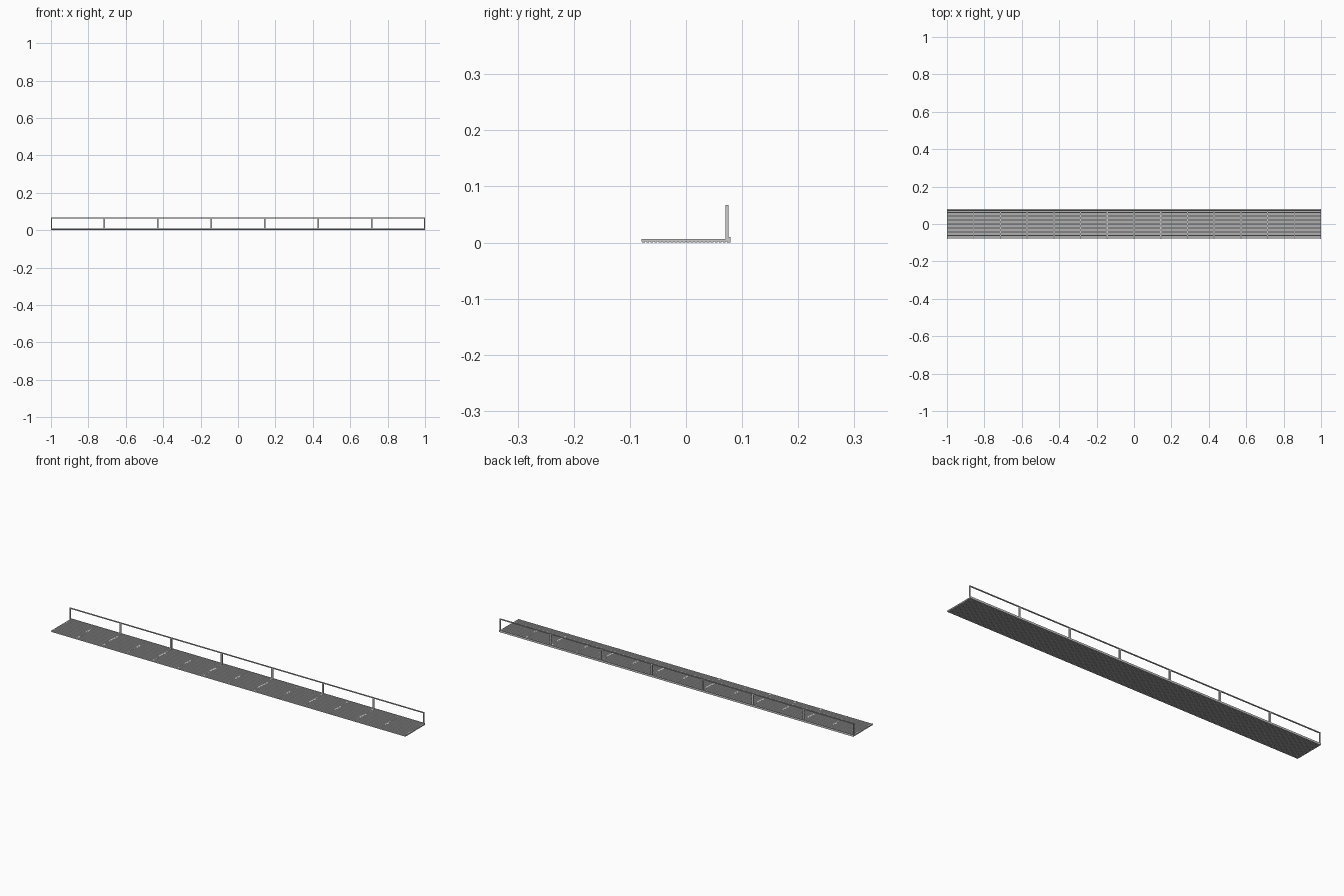
import bpy, bmesh
from mathutils import Matrix, Vector

if "Cube" in bpy.data.objects:
    bpy.data.objects.remove(bpy.data.objects["Cube"])

SECTIONS = 7
PITCH = 2.0 / SECTIONS      # length of one walkway section
SLATS = 22
HALF_W = 0.079


def add_box(bm, x0, x1, y0, y1, z0, z1):
    centre = Vector(((x0 + x1) / 2, (y0 + y1) / 2, (z0 + z1) / 2))
    size = Matrix.Diagonal((x1 - x0, y1 - y0, z1 - z0, 1))
    bmesh.ops.create_cube(bm, size=1, matrix=Matrix.Translation(centre) @ size)


def finish(bm, name):
    mesh = bpy.data.meshes.new(name)
    bm.to_mesh(mesh)
    bm.free()
    obj = bpy.data.objects.new(name, mesh)
    bpy.context.collection.objects.link(obj)
    return obj


for s in range(SECTIONS):
    a = -1 + s * PITCH
    b = a + PITCH
    tag = f"_{s + 1}"

    # Grating: narrow lengthwise slats with gaps between them
    bm = bmesh.new()
    step = 2 * HALF_W / SLATS
    for i in range(SLATS):
        y = -HALF_W + (i + 0.5) * step
        add_box(bm, a, b, y - 0.0026, y + 0.0026, 0.0, 0.006)
    finish(bm, "deck_slats" + tag)

    # Cross bars at both ends and the middle of the section
    bm = bmesh.new()
    mid = (a + b) / 2
    for x0, x1 in ((a, a + 0.003), (mid - 0.002, mid + 0.002), (b - 0.003, b)):
        add_box(bm, x0, x1, -HALF_W, HALF_W, 0.002, 0.0065)
    finish(bm, "cross_bars" + tag)

    # Toe board along the back edge
    bm = bmesh.new()
    add_box(bm, a, b, 0.0755, 0.079, 0.0, 0.010)
    finish(bm, "toe_board" + tag)

    # Railing frame: two end posts and the top rail
    bm = bmesh.new()
    add_box(bm, a, a + 0.0045, 0.0705, 0.0755, 0.003, 0.062)
    add_box(bm, b - 0.0045, b, 0.0705, 0.0755, 0.003, 0.062)
    add_box(bm, a, b, 0.0705, 0.0755, 0.062, 0.0665)
    finish(bm, "railing" + tag)
